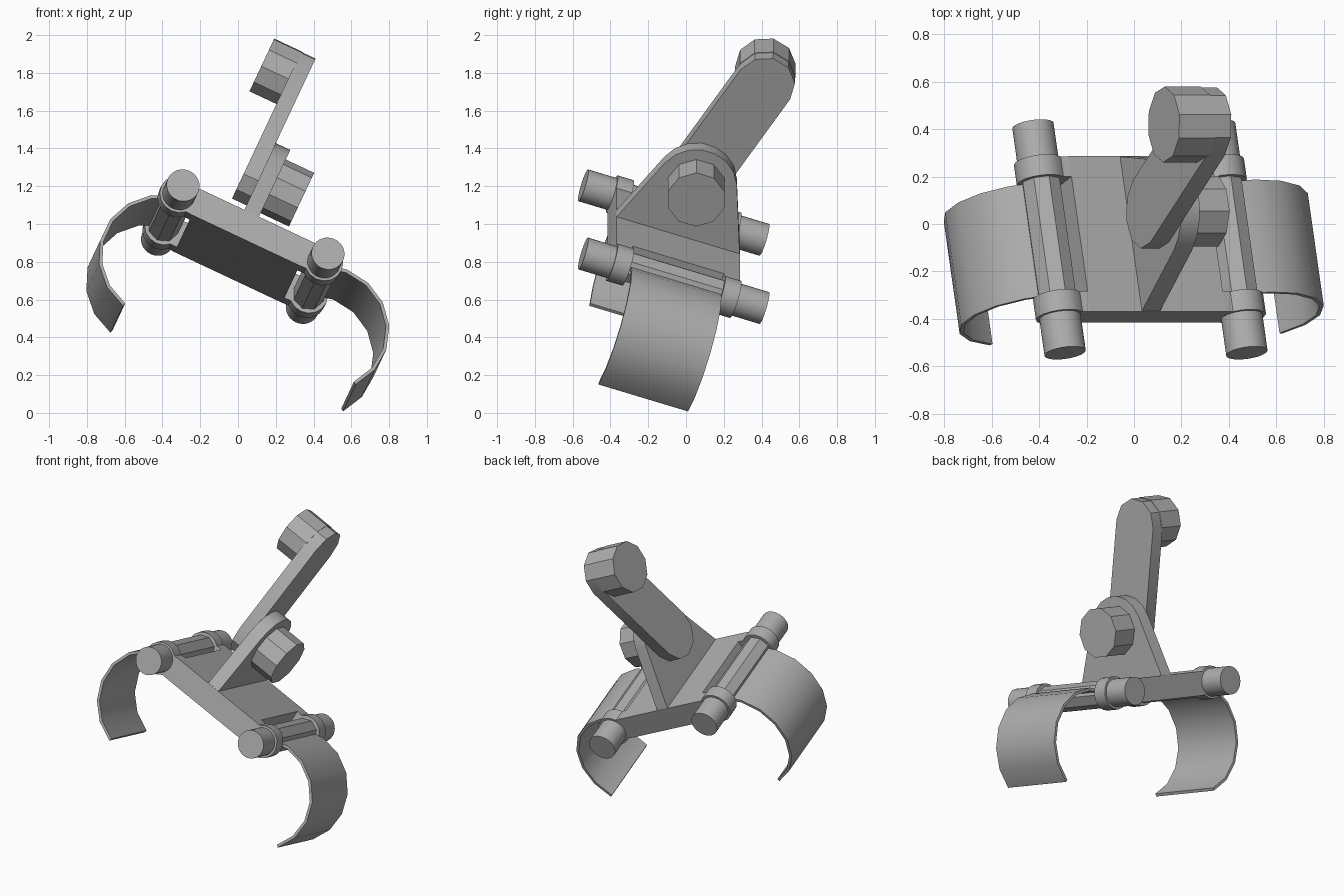
import bpy, bmesh
from math import radians, sin, cos
from mathutils import Matrix, Vector

if "Cube" in bpy.data.objects:
    bpy.data.objects.remove(bpy.data.objects["Cube"])

grey = bpy.data.materials.new("plain_grey")
grey.use_nodes = True
colour = (0.42, 0.42, 0.42, 1)
grey.diffuse_color = colour
grey.node_tree.nodes["Principled BSDF"].inputs["Base Color"].default_value = colour

# The whole mechanism is tilted in space; parts are built square in this frame
FRAME = (Matrix.Translation((0.025, -0.065, 0.88))
         @ Matrix.Rotation(radians(25.2), 4, 'Y')
         @ Matrix.Rotation(radians(-18.4), 4, 'X'))


def arc(cx, cy, r, start, end, steps):
    """Points on an arc, angles in degrees."""
    angles = [radians(start + (end - start) * i / steps) for i in range(steps + 1)]
    return [(cx + r * cos(t), cy + r * sin(t)) for t in angles]


def circle(cx, cy, r, sides):
    return arc(cx, cy, r, 0, 360, sides)[:-1]


def prism(name, profile, axis, lo, hi):
    """Extrude a profile along the local x or y axis."""
    bm = bmesh.new()
    rings = []
    for d in (lo, hi):
        rings.append([bm.verts.new((d, p, q) if axis == 'X' else (p, d, q))
                      for p, q in profile])
    bm.faces.new(rings[0])
    bm.faces.new(rings[1])
    n = len(profile)
    for i in range(n):
        j = (i + 1) % n
        bm.faces.new((rings[0][i], rings[0][j], rings[1][j], rings[1][i]))
    bmesh.ops.recalc_face_normals(bm, faces=bm.faces)
    for f in bm.faces:
        f.smooth = True
    mesh = bpy.data.meshes.new(name)
    bm.to_mesh(mesh)
    bm.free()
    mesh.set_sharp_from_angle(angle=radians(30))
    mesh.materials.append(grey)
    obj = bpy.data.objects.new(name, mesh)
    bpy.context.collection.objects.link(obj)
    obj.matrix_world = FRAME
    return obj


HALF_T, HALF_L = 0.075, 0.345      # plate half thickness and half length
SLOT, PIN = 0.315, 0.424           # slot wall and hinge axis
PIVOT = 0.377                      # crank axis height

# Base plate
prism("base_plate", [(-SLOT, -HALF_T), (SLOT, -HALF_T), (SLOT, HALF_T), (-SLOT, HALF_T)],
      'Y', -HALF_L, HALF_L)

# Hinges: lugs, pin ends, barrel and curved jaw on each side
lug = [(SLOT, -HALF_T)] + arc(PIN, 0, 0.103, -135, 135, 12) + [(SLOT, HALF_T)]
jaw = (arc(0.148, -0.30, 0.35, 115, -37, 7)
       + arc(0.148, -0.30, 0.332, -37, 115, 7))
for side, sign, swing in (("left", 1, 0), ("right", -1, -38.6)):
    def flip(points):
        return [(sign * x, z) for x, z in points]

    for end, k in (("front", -1), ("back", 1)):
        prism(f"{side}_{end}_lug", flip(lug), 'Y', *sorted((k * 0.255, k * HALF_L)))
        prism(f"{side}_{end}_pin", flip(circle(PIN, 0, 0.088, 32)), 'Y',
              *sorted((k * 0.3, k * 0.505)))
    prism(f"{side}_barrel", flip(circle(PIN, 0, 0.085, 8)), 'Y', -0.26, 0.26)

    # Jaw swings about its own pin
    turn = Matrix.Rotation(radians(swing), 2)
    swung = [turn @ Vector(p) for p in jaw]
    prism(f"{side}_jaw", flip([(PIN + p.x, p.y) for p in swung]), 'Y', -0.25, 0.25)

# Triangular bracket with a rounded top
prism("bracket", [(-HALF_L, 0.07), (HALF_L, 0.07)]
      + arc(0, PIVOT, 0.215, 20.8, 159.2, 7), 'X', -0.075, 0.01)
prism("pivot_knob", circle(0, PIVOT, 0.157, 10), 'X', 0.005, 0.176)

# Crank arm with round ends and a handle
top_y, top_z = 0.172, 1.02
lean = -15
prism("crank_arm", arc(top_y, top_z, 0.157, lean, lean + 180, 5)
      + arc(0, PIVOT, 0.157, lean + 180, lean + 360, 5), 'X', -0.16, -0.075)
prism("crank_handle", arc(top_y, top_z, 0.16, lean, lean + 360, 10)[:-1], 'X', -0.318, -0.15)
